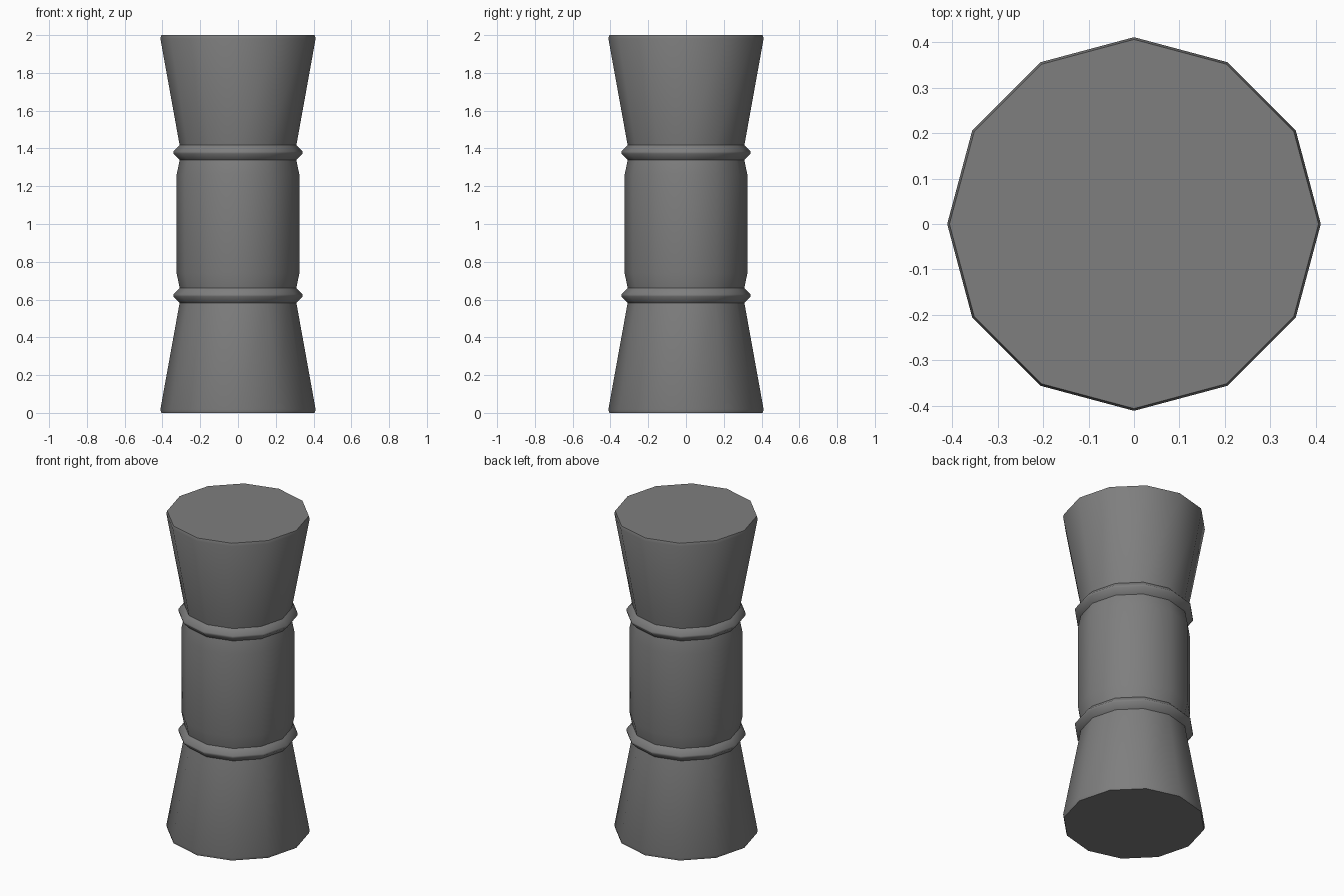
import bpy, bmesh
from math import cos, sin, pi, radians

if "Cube" in bpy.data.objects:
    bpy.data.objects.remove(bpy.data.objects["Cube"])

SIDES = 12

# Dark grey finish
grey = bpy.data.materials.new("dark_grey")
grey.diffuse_color = (0.21, 0.21, 0.21, 1)
grey.use_nodes = True
grey.node_tree.nodes["Principled BSDF"].inputs["Base Color"].default_value = grey.diffuse_color


def lathe(name, profile):
    """Revolve (radius, z) points round z and cap both ends."""
    bm = bmesh.new()
    loops = [[bm.verts.new((r * cos(2 * pi * i / SIDES), r * sin(2 * pi * i / SIDES), z))
              for i in range(SIDES)] for r, z in profile]
    bm.faces.new(loops[0])
    bm.faces.new(loops[-1])
    for a, b in zip(loops, loops[1:]):
        for i in range(SIDES):
            j = (i + 1) % SIDES
            bm.faces.new((a[i], a[j], b[j], b[i]))
    bmesh.ops.recalc_face_normals(bm, faces=bm.faces)
    mesh = bpy.data.meshes.new(name)
    bm.to_mesh(mesh)
    bm.free()
    mesh.materials.append(grey)
    ob = bpy.data.objects.new(name, mesh)
    bpy.context.collection.objects.link(ob)
    bpy.ops.object.select_all(action='DESELECT')
    ob.select_set(True)
    bpy.context.view_layer.objects.active = ob
    bpy.ops.object.shade_smooth_by_angle(angle=radians(46))
    return ob


# Lower half: rim, flared foot, raised band, start of the barrel
lower = [(0.406, 0), (0.411, 0.018),
         (0.309, 0.583), (0.342, 0.616), (0.342, 0.628), (0.309, 0.661),
         (0.325, 0.74)]

# Upper half mirrors it about mid height
lathe("waisted_pillar", lower + [(r, 2 - z) for r, z in reversed(lower)])
